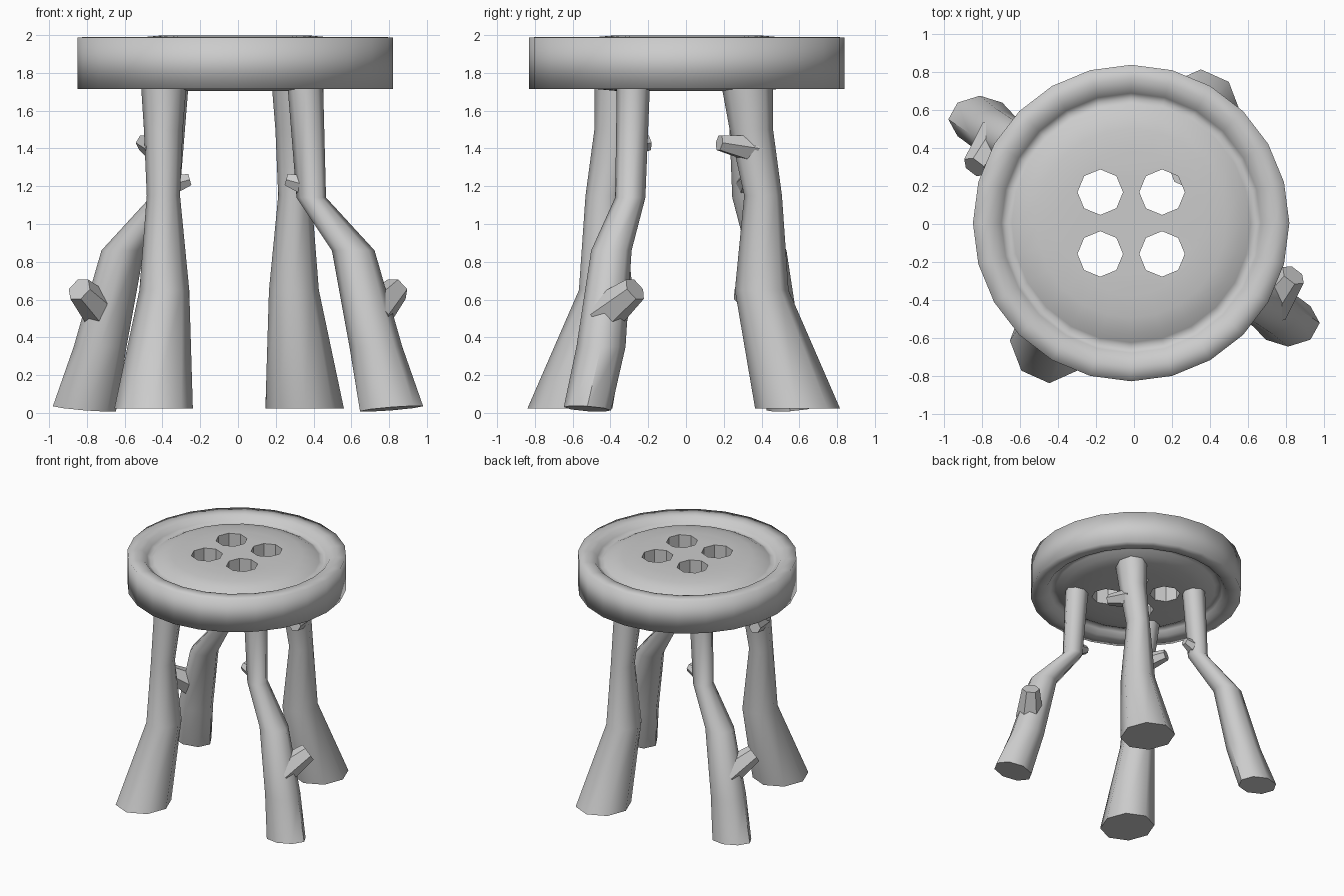
import bpy, bmesh, math
from mathutils import Vector

if "Cube" in bpy.data.objects:
    bpy.data.objects.remove(bpy.data.objects["Cube"])

CX, CY = -0.015, 0.005          # seat centre
MID = 1.852                     # seat mid height


def finish(bm, name):
    bmesh.ops.recalc_face_normals(bm, faces=bm.faces)
    me = bpy.data.meshes.new(name)
    bm.to_mesh(me)
    bm.free()
    ob = bpy.data.objects.new(name, me)
    bpy.context.collection.objects.link(ob)
    return ob


def loft(bm, rings):
    """Skin a list of point rings and cap both ends."""
    loops = [[bm.verts.new(p) for p in ring] for ring in rings]
    n = len(loops[0])
    for a, b in zip(loops, loops[1:]):
        for i in range(n):
            j = (i + 1) % n
            bm.faces.new((a[i], a[j], b[j], b[i]))
    bm.faces.new(loops[0][::-1])
    bm.faces.new(loops[-1])


def circle(n, phase=0.0):
    return [(math.cos(2 * math.pi * i / n + phase),
             math.sin(2 * math.pi * i / n + phase)) for i in range(n)]


def stub(bm, start, end, r0, r1):
    """Six-sided tapered twig stub between two points."""
    a, b = Vector(start), Vector(end)
    d = (b - a).normalized()
    u = d.cross(Vector((0, 0, 1))).normalized()
    v = u.cross(d)
    loft(bm, [[p + (u * c + v * s) * r for c, s in circle(6)]
              for p, r in ((a, r0), (b, r1))])


def make_leg(name, sections, stubs, tilt=(0, 0), turn_about=None):
    """Branch leg from (x, y, z, rx, ry) sections; optional half turn."""
    bm = bmesh.new()
    rings = []
    for k, (x, y, z, rx, ry) in enumerate(sections):
        tx, ty = tilt if k == 0 else (0, 0)
        rings.append([(x + rx * c, y + ry * s, z + tx * rx * c + ty * ry * s)
                      for c, s in circle(8)])
    loft(bm, rings)
    for s in stubs:
        stub(bm, *s)
    if turn_about:
        for v in bm.verts:
            v.co.x = 2 * turn_about[0] - v.co.x
            v.co.y = 2 * turn_about[1] - v.co.y
    ob = finish(bm, name)
    bpy.ops.object.select_all(action='DESELECT')
    bpy.context.view_layer.objects.active = ob
    ob.select_set(True)
    bpy.ops.object.shade_smooth_by_angle(angle=math.radians(50))


# Button seat: domed centre, groove and thick rim, same on top and underside
half = [(0.38, 0.147), (0.50, 0.136), (0.58, 0.118), (0.63, 0.090), (0.66, 0.075),
        (0.685, 0.095), (0.715, 0.130), (0.76, 0.138), (0.835, 0.136)]
profile = half + [(r, -h) for r, h in reversed(half)]
bm = bmesh.new()
loft(bm, [[(CX + r * c, CY + r * s, MID + h) for c, s in circle(24)] for r, h in profile])
seat = finish(bm, "button_seat")

# Four octagonal thread holes
bm = bmesh.new()
for sx in (-1, 1):
    for sy in (-1, 1):
        loft(bm, [[(CX + sx * 0.163 + 0.12 * c, CY + sy * 0.163 + 0.12 * s, z)
                   for c, s in circle(8)] for z in (1.5, 2.2)])
cutter = finish(bm, "hole_cutter")
cutter.hide_render = True
mod = seat.modifiers.new("holes", 'BOOLEAN')
mod.object = cutter
mod.operation = 'DIFFERENCE'
mod.solver = 'EXACT'
bpy.context.view_layer.objects.active = seat
bpy.ops.object.modifier_apply(modifier="holes")
bpy.data.objects.remove(cutter)

# Smooth seat, crisp hole edges
me = seat.data
for p in me.polygons:
    p.use_smooth = True
for e in me.edges:
    e.use_edge_sharp = all(math.hypot(me.vertices[i].co.x - CX, me.vertices[i].co.y - CY) < 0.37
                           for i in e.vertices)

# Bent legs with a large low stub and a small upper stub
bent = [(0.813, -0.522, 0.022, 0.167, 0.125), (0.73, -0.45, 0.35, 0.14, 0.13),
        (0.61, -0.395, 0.86, 0.113, 0.107), (0.388, -0.295, 1.14, 0.078, 0.080),
        (0.355, -0.278, 1.76, 0.095, 0.088)]
bent_stubs = [((0.71, -0.44, 0.52), (0.84, -0.27, 0.655), 0.11, 0.07),
              ((0.38, -0.29, 1.20), (0.255, -0.29, 1.235), 0.07, 0.035)]
make_leg("front_right_leg", bent, bent_stubs, (0.08, -0.07))
make_leg("back_left_leg", bent, bent_stubs, (0.08, -0.07), turn_about=(0, 0.015))

# Straight legs with a flared foot and a small upper stub
straight = [(-0.447, -0.615, 0.022, 0.208, 0.225), (-0.39, -0.425, 0.65, 0.132, 0.142),
            (-0.395, -0.432, 1.15, 0.088, 0.100), (-0.395, -0.37, 1.50, 0.103, 0.115),
            (-0.393, -0.345, 1.76, 0.122, 0.138)]
straight_stubs = [((-0.42, -0.38, 1.40), (-0.50, -0.20, 1.43), 0.08, 0.045)]
make_leg("front_left_leg", straight, straight_stubs)
make_leg("back_right_leg", straight, straight_stubs, turn_about=(-0.047, -0.012))
